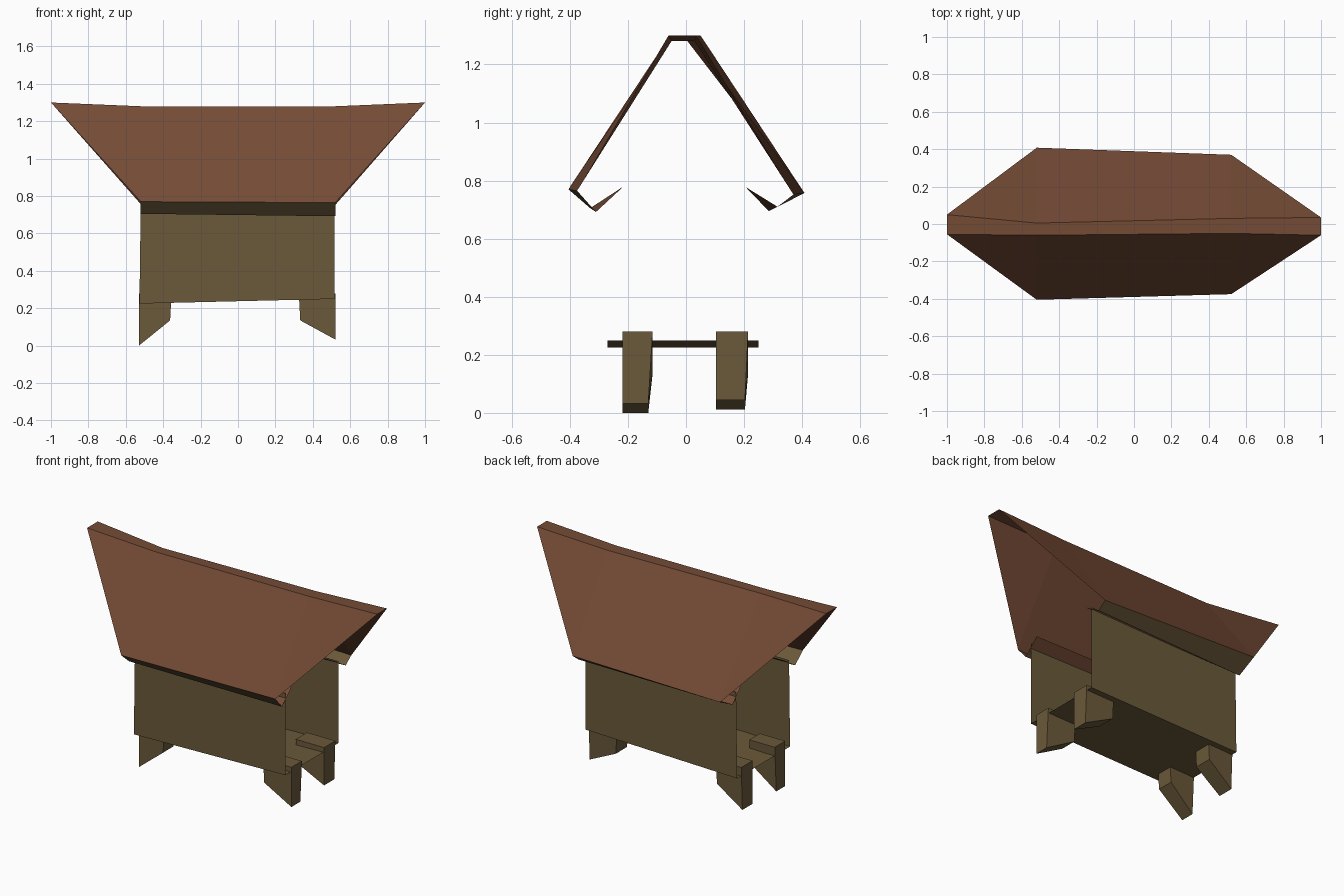
import bpy

if "Cube" in bpy.data.objects:
    bpy.data.objects.remove(bpy.data.objects["Cube"])

# Flat colours
def material(name, rgb):
    m = bpy.data.materials.new(name)
    m.diffuse_color = (*rgb, 1)
    m.use_nodes = True
    m.node_tree.nodes["Principled BSDF"].inputs["Base Color"].default_value = m.diffuse_color
    return m

ROOF = material("reddish brown roof", (0.175, 0.07, 0.036))
WOOD = material("olive brown wood", (0.145, 0.100, 0.042))

def add_mesh(name, verts, faces, mat):
    me = bpy.data.meshes.new(name)
    me.from_pydata(verts, [], faces)
    me.materials.append(mat)
    ob = bpy.data.objects.new(name, me)
    bpy.context.collection.objects.link(ob)
    return ob

# Ridge lines: four stations along x, raised at the tips
xs = (-1, -0.52, 0.52, 1)
zs = (1.30, 1.28, 1.28, 1.30)
front_ridge = [(x, y, z) for x, y, z in zip(xs, (-0.055, -0.06, -0.05, -0.06), zs)]
back_ridge = [(x, y, z) for x, y, z in zip(xs, (0.05, 0.005, 0.03, 0.035), zs)]

# Ridge cap strip
add_mesh("roof_ridge", front_ridge + back_ridge,
         [(i, i + 1, i + 5, i + 4) for i in range(3)], ROOF)

# Each side: sloped panel, folded eave, inward lip
def roof_side(side, ridge, edge, fold, lip, flip):
    def order(f):
        return tuple(reversed(f)) if flip else f
    panel = ridge + edge
    faces = [(4, 1, 0), (4, 5, 2, 1), (5, 3, 2)]
    add_mesh(side + "_roof_panel", panel, [order(f) for f in faces], ROOF)
    add_mesh(side + "_eave", edge + fold, [order((0, 2, 3, 1))], WOOD)
    add_mesh(side + "_eave_lip", fold + lip, [order((0, 2, 3, 1))], ROOF)

roof_side("front", front_ridge,
          [(-0.52, -0.405, 0.77), (0.52, -0.375, 0.765)],
          [(-0.52, -0.33, 0.705), (0.52, -0.31, 0.692)],
          [(-0.52, -0.215, 0.78), (0.52, -0.215, 0.78)], True)
roof_side("back", back_ridge,
          [(-0.52, 0.408, 0.757), (0.52, 0.37, 0.752)],
          [(-0.52, 0.285, 0.695), (0.52, 0.315, 0.71)],
          [(-0.52, 0.205, 0.778), (0.52, 0.205, 0.778)], False)

# Thin walls and slightly tilted floor
def wall(name, y, flip):
    f = (0, 1, 2, 3)
    add_mesh(name, [(-0.527, y, 0.225), (0.515, y, 0.25),
                    (0.515, y, 0.76), (-0.52, y, 0.76)],
             [f[::-1] if flip else f], WOOD)

wall("front_wall", -0.27, False)
wall("back_wall", 0.25, True)
add_mesh("floor", [(-0.527, -0.27, 0.225), (0.515, -0.27, 0.25),
                   (0.515, 0.25, 0.25), (-0.527, 0.25, 0.225)], [(0, 1, 2, 3)], WOOD)

# Legs: side profile extruded across y, foot cut at a slant
def leg(name, sx, foot, y_top, y_foot):
    outer, inner = (0.52, 0.325) if sx > 0 else (0.53, 0.355)
    prof = [(outer, 0.28), (inner, 0.28), (inner + 0.008, 0.135), (outer, foot)]
    spans = [y_top, y_top, y_top, y_foot]
    verts = [(sx * x, s[k], z) for k in (0, 1) for (x, z), s in zip(prof, spans)]
    faces = [(0, 1, 2, 3), (7, 6, 5, 4)]
    faces += [(i, i + 4, (i + 1) % 4 + 4, (i + 1) % 4) for i in range(4)]
    if sx < 0:
        faces = [f[::-1] for f in faces]
    add_mesh(name, verts, faces, WOOD)

for side, sx, foot in (("left", -1, 0.0), ("right", 1, 0.033)):
    leg("front_%s_leg" % side, sx, foot, (-0.218, -0.115), (-0.218, -0.13))
    leg("back_%s_leg" % side, sx, foot + 0.012, (0.103, 0.214), (0.103, 0.203))
